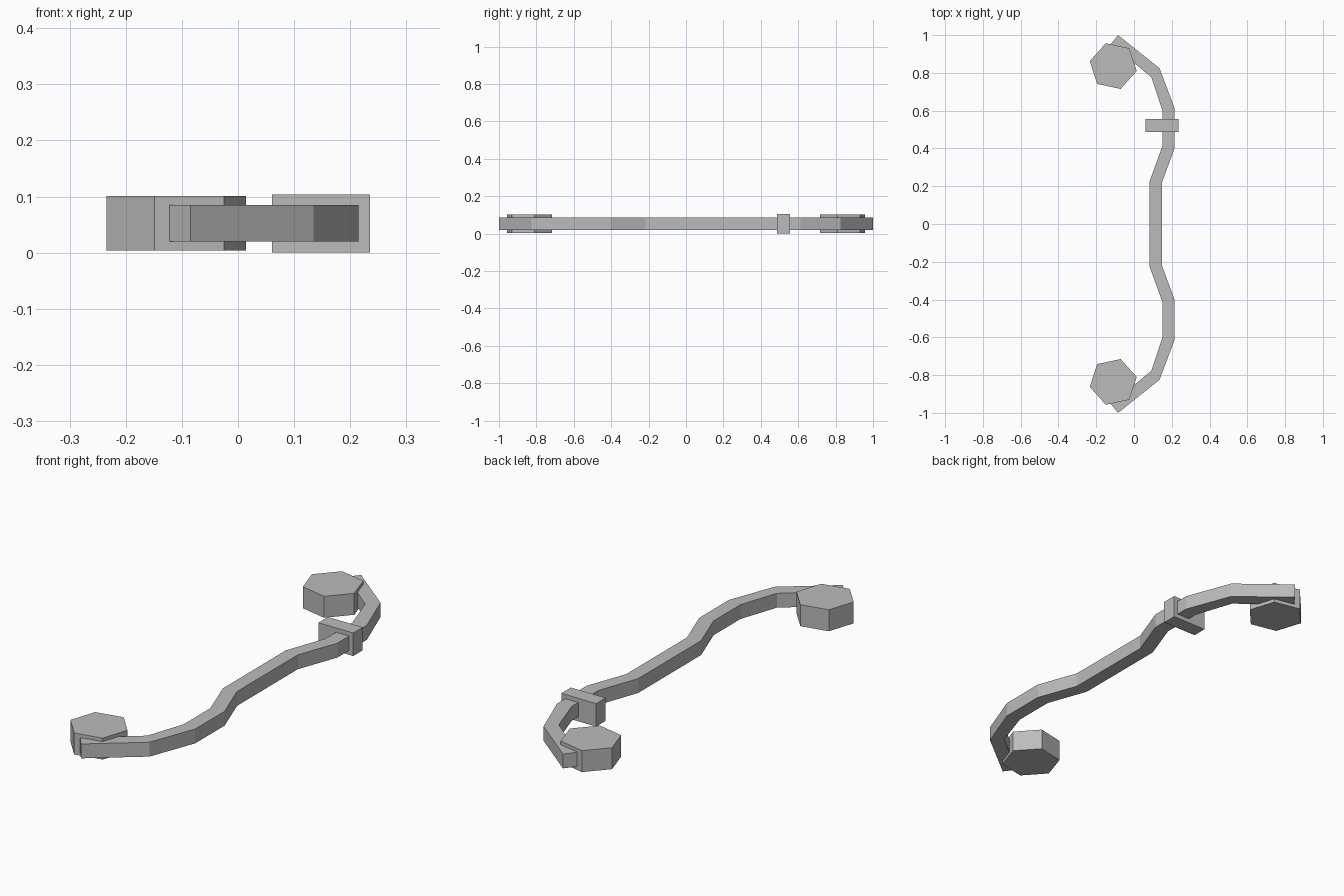
import bpy
import bmesh
from math import cos, sin, radians

cube = bpy.data.objects.get("Cube")
if cube:
    bpy.data.objects.remove(cube, do_unlink=True)

grey = bpy.data.materials.new("mid grey")
grey.use_nodes = True
colour = (0.5, 0.5, 0.5, 1)
grey.diffuse_color = colour
grey.node_tree.nodes["Principled BSDF"].inputs["Base Color"].default_value = colour


def finish(name, bm):
    bmesh.ops.recalc_face_normals(bm, faces=bm.faces)
    mesh = bpy.data.meshes.new(name)
    bm.to_mesh(mesh)
    bm.free()
    mesh.materials.append(grey)
    obj = bpy.data.objects.new(name, mesh)
    bpy.context.collection.objects.link(obj)


def prism(name, outline, bottom, top):
    """Extrude a flat outline between two heights."""
    bm = bmesh.new()
    face = bm.faces.new([bm.verts.new((x, y, bottom)) for x, y in outline])
    moved = bmesh.ops.extrude_face_region(bm, geom=[face], use_keep_orig=True)
    for v in moved["geom"]:
        if isinstance(v, bmesh.types.BMVert):
            v.co.z = top
    finish(name, bm)


# Bent bar: outer and inner edge of one half, swept as quads and mirrored
outer = [(-0.085, 1.0), (0.135, 0.825), (0.215, 0.613), (0.215, 0.402), (0.147, 0.217)]
inner = [(-0.122, 0.953), (0.091, 0.778), (0.15, 0.603), (0.15, 0.412), (0.082, 0.225)]
outer += [(x, -y) for x, y in reversed(outer)]
inner += [(x, -y) for x, y in reversed(inner)]
bm = bmesh.new()
rings = [[bm.verts.new((x, y, z)) for (x, y), z in
          ((o, 0.02), (o, 0.085), (i, 0.085), (i, 0.02))]
         for o, i in zip(outer, inner)]
for a, b in zip(rings, rings[1:]):
    for k in range(4):
        n = (k + 1) % 4
        bm.faces.new((a[k], a[n], b[n], b[k]))
bm.faces.new(rings[0])
bm.faces.new(rings[-1])
finish("bent_bar", bm)

# Six-sided end pads, one per end
for name, side in (("back_pad", 1), ("front_pad", -1)):
    pad = [(-0.11 + 0.127 * cos(radians(48 + 60 * k)),
            side * (0.836 + 0.127 * sin(radians(48 + 60 * k)))) for k in range(6)]
    prism(name, pad, 0.004, 0.101)

# Block clamped around the bar
prism("clamp_block", [(0.061, 0.487), (0.235, 0.487), (0.235, 0.555), (0.061, 0.555)], 0, 0.104)
